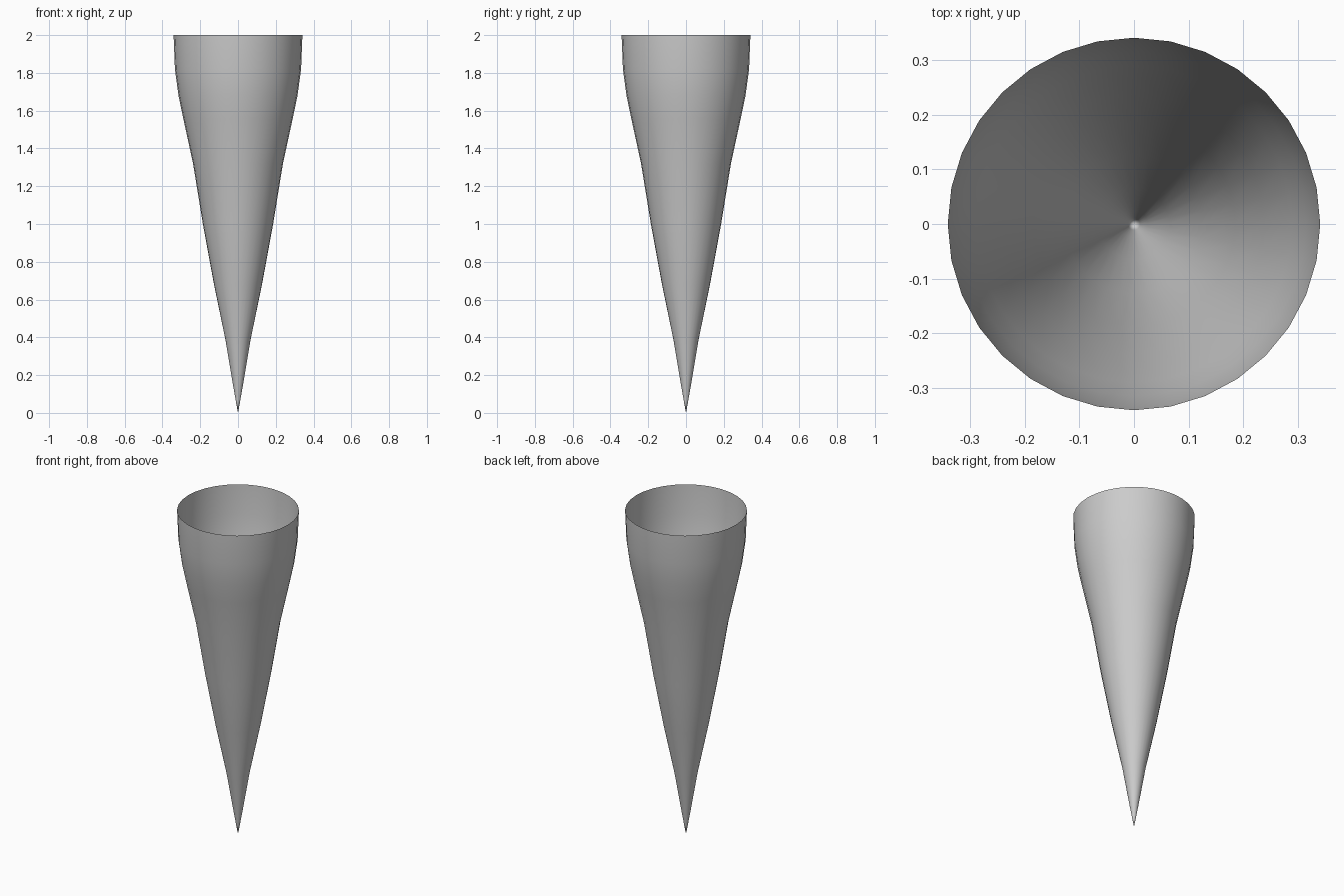
import bpy, bmesh, math

if "Cube" in bpy.data.objects:
    bpy.data.objects.remove(bpy.data.objects["Cube"])

SIDES = 32
# Profile from the tip upwards: (radius, height)
PROFILE = [(0.011, 0.06), (0.025, 0.14), (0.065, 0.38), (0.127, 0.68), (0.186, 1.0),
           (0.238, 1.32), (0.29, 1.56), (0.315, 1.68), (0.334, 1.82), (0.341, 2.0)]

# Open-topped tapered shell, closed to a point at the bottom
bm = bmesh.new()
tip = bm.verts.new((0, 0, 0))
rings = []
for r, z in PROFILE:
    rings.append([bm.verts.new((r * math.cos(2 * math.pi * i / SIDES),
                                r * math.sin(2 * math.pi * i / SIDES), z))
                  for i in range(SIDES)])
for i in range(SIDES):
    j = (i + 1) % SIDES
    bm.faces.new((tip, rings[0][j], rings[0][i]))
    for low, high in zip(rings, rings[1:]):
        bm.faces.new((low[i], low[j], high[j], high[i]))
for f in bm.faces:
    f.smooth = True

mesh = bpy.data.meshes.new("cone_shell")
bm.to_mesh(mesh)
bm.free()
bpy.context.collection.objects.link(bpy.data.objects.new("cone_shell", mesh))
